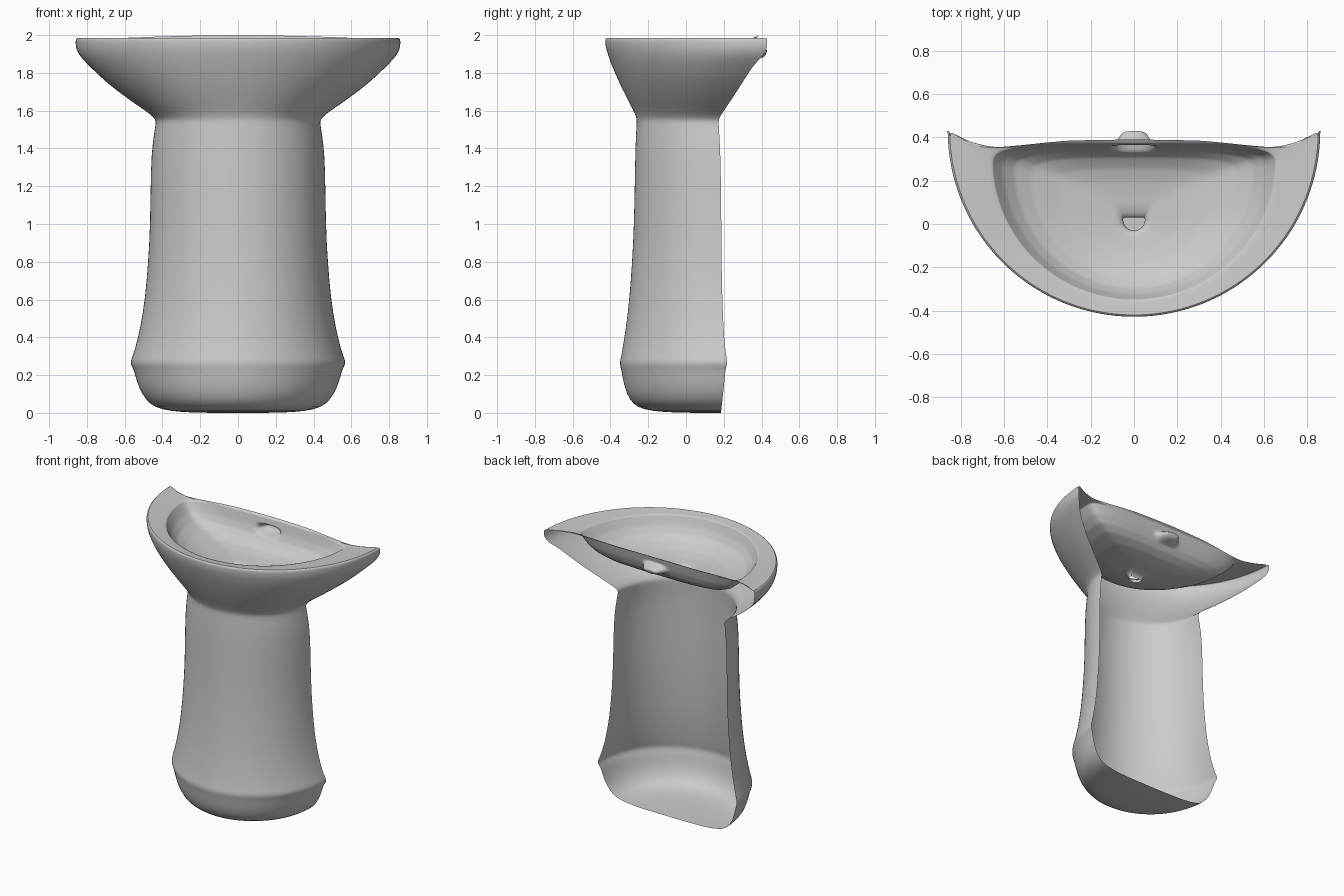
import bpy, math

if "Cube" in bpy.data.objects:
    bpy.data.objects.remove(bpy.data.objects["Cube"])

def interp(table, v):
    for p, q in zip(table, table[1:]):
        if v <= q[0]:
            t = (v - p[0]) / (q[0] - p[0])
            return p[1] + (q[1] - p[1]) * t
    return table[-1][1]

def loft(name, loops, closed):
    """Skin equal-length point loops into one smooth sheet."""
    n = len(loops[0])
    verts = [p for loop in loops for p in loop]
    faces = []
    for i in range(len(loops) - 1):
        for j in range(n if closed else n - 1):
            k = (j + 1) % n
            faces.append((i*n + j, i*n + k, (i+1)*n + k, (i+1)*n + j))
    me = bpy.data.meshes.new(name)
    me.from_pydata(verts, [], faces)
    me.polygons.foreach_set("use_smooth", [True] * len(faces))
    ob = bpy.data.objects.new(name, me)
    bpy.context.collection.objects.link(ob)
    sub = ob.modifiers.new("smooth", 'SUBSURF')
    sub.levels = sub.render_levels = 1
    return ob

SEG = 48
ARC = [math.pi + math.pi * i / SEG for i in range(SEG + 1)]

# outer shell, open at the back: height, half width, front y, back y
PROFILE = [
    (0, .004, .181, .185), (0, .15, .035, .185), (.003, .3, -.12, .185),
    (.018, .41, -.23, .187), (.045, .465, -.28, .19), (.10, .51, -.315, .196),
    (.17, .537, -.333, .204), (.225, .55, -.342, .208), (.245, .562, -.348, .214),
    (.27, .57, -.351, .22), (.295, .56, -.344, .214), (.34, .544, -.336, .207),
    (.45, .517, -.318, .198), (.6, .492, -.30, .192), (.8, .475, -.285, .188),
    (1.0, .464, -.275, .187), (1.3, .462, -.27, .184), (1.43, .452, -.267, .179),
    (1.52, .437, -.262, .173), (1.545, .434, -.261, .172), (1.565, .445, -.263, .178),
    (1.60, .49, -.278, .20), (1.65, .565, -.305, .235), (1.75, .70, -.355, .30),
    (1.84, .79, -.393, .355), (1.875, .825, -.406, .395), (1.91, .85, -.418, .42),
    (1.94, .859, -.426, .43), (1.97, .86, -.429, .43), (1.981, .857, -.427, .43),
    (1.985, .85, -.42, .43)]
loft("pedestal_shell", [[(a * math.cos(t), yb + (yb - yf) * math.sin(t), z) for t in ARC]
                        for z, a, yf, yb in PROFILE], False)

# basin top: rim outline, bowl outline and half-round drain share one parameter
EDGE = [(0, .39), (.3, .385), (.42, .374), (.52, .363), (.65, .352),
        (.70, .355), (.75, .37), (.80, .395), (.85, .43)]
rim, bowl, drain = [], [], []
for t in ARC:
    c, s = math.cos(t), math.sin(t)
    rim.append((.85 * c, .43 + .85 * s, 1.985))
    bowl.append((.655 * c, .30 + .65 * s, 1.975))
    drain.append((.05 * c, .02 + .05 * s))
for i in range(1, SEG):
    u = math.cos(math.pi * i / SEG) * .35 + (1 - 2 * i / SEG) * .65
    x = .85 * u
    lift = .014 * max(0, 1 - (x / .6) ** 2)
    rim.append((x, interp(EDGE, abs(x)), 1.985 + lift))
    bowl.append((.655 * u, .30 + .072 * math.sqrt(1 - u ** 4), 1.975 + lift))
    drain.append((.05 * u, .03))

DEPTH = [(0, 1.755), (.03, 1.768), (.12, 1.773), (.3, 1.783), (.5, 1.80),
         (.7, 1.83), (.83, 1.865), (.92, 1.91), (.97, 1.95), (1, 1.975)]
mid = [tuple((p[k] + q[k]) / 2 for k in range(3)) for p, q in zip(rim, bowl)]
loops = [rim, mid]
RINGS = 36
for k in range(RINGS + 1):
    s = 1 - (k / RINGS) ** 1.5
    ring = []
    for b, d in zip(bowl, drain):
        sy = s ** .6 if b[1] > d[1] + .27 else s
        if 0 < b[1] - d[1] <= .27:
            sy = s ** (1 - .4 * (b[1] - d[1]) / .27)
        x = d[0] + (b[0] - d[0]) * s
        y = d[1] + (b[1] - d[1]) * sy
        z = interp(DEPTH, s) + (b[2] - 1.975) * s ** 8
        # overflow pocket pushed out through the back wall
        if y > .2:
            q = 1 - (x / .09) ** 2 - ((z - 1.905) / .036) ** 2
            y += .075 * min(1, 2 * max(0, q))
        ring.append((x, y, z))
    loops.append(ring)
loops.append([(x, y, 1.735) for x, y in drain])
loft("basin", loops, True)
